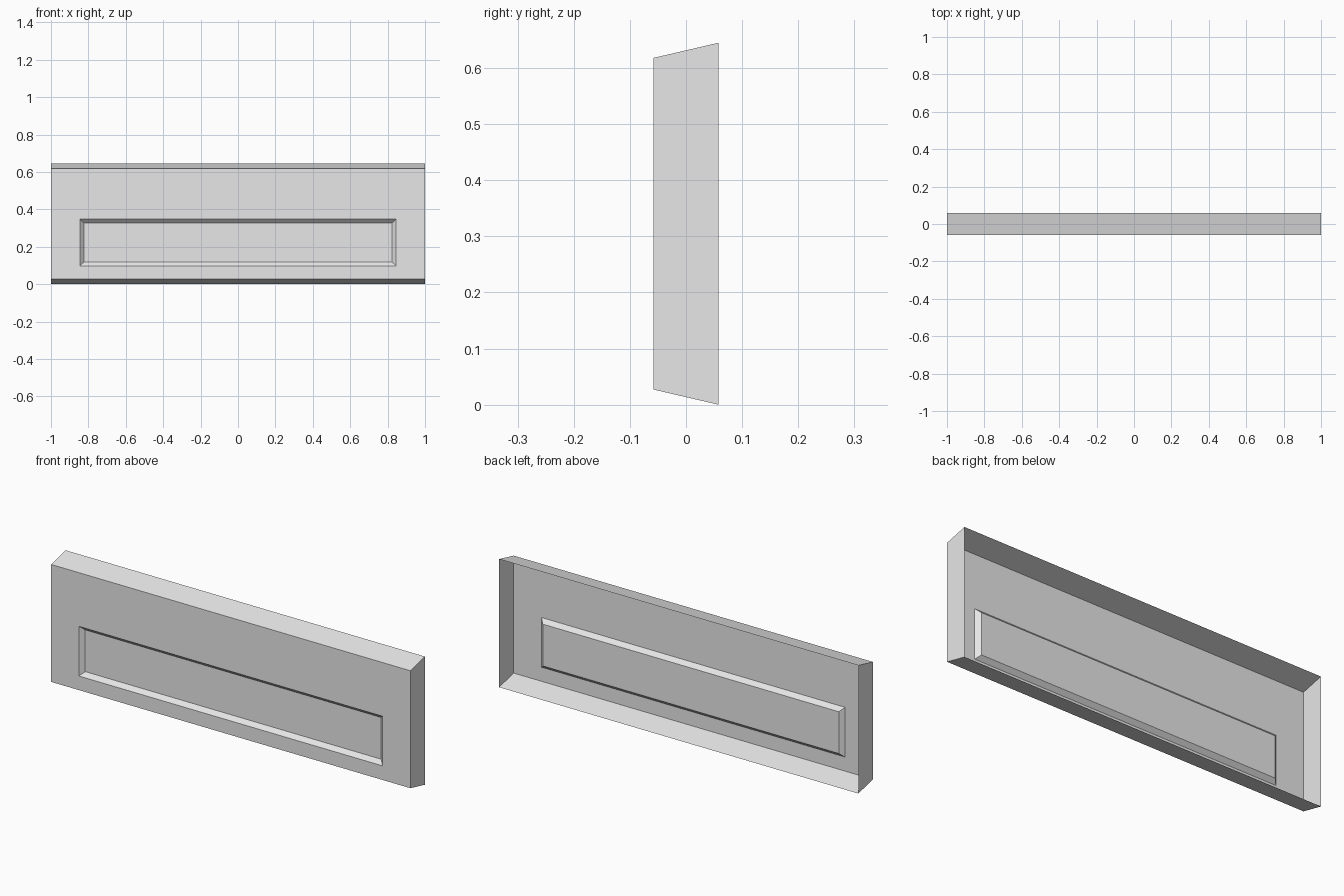
import bpy, bmesh

if "Cube" in bpy.data.objects:
    bpy.data.objects.remove(bpy.data.objects["Cube"])

# Single plain grey
grey = bpy.data.materials.new("plain_grey")
grey.diffuse_color = (0.8, 0.8, 0.8, 1.0)
grey.use_nodes = True
grey.node_tree.nodes["Principled BSDF"].inputs["Base Color"].default_value = grey.diffuse_color

Y_FRONT, Y_BACK = -0.058, 0.058
RECESS_DEPTH = 0.02


def ring(bm, half_width, z_low, z_high, y):
    """Rectangle of four vertices, counter-clockwise seen from the front."""
    corners = ((-half_width, z_low), (half_width, z_low),
               (half_width, z_high), (-half_width, z_high))
    return [bm.verts.new((x, y, z)) for x, z in corners]


# Open-backed pressed panel: rear rim, front edge, recess lip, recess floor
bm = bmesh.new()
rings = [
    ring(bm, 1.0, 0.0, 0.645, Y_BACK),
    ring(bm, 1.0, 0.027, 0.618, Y_FRONT),
    ring(bm, 0.845, 0.098, 0.348, Y_FRONT),
    ring(bm, 0.824, 0.118, 0.328, Y_FRONT + RECESS_DEPTH),
]

# Flanges, front border and sloped recess walls
for outer, inner in zip(rings, rings[1:]):
    for i in range(4):
        j = (i + 1) % 4
        bm.faces.new((outer[i], outer[j], inner[j], inner[i]))

# Recess floor
bm.faces.new(rings[-1])

mesh = bpy.data.meshes.new("recessed_panel")
bm.to_mesh(mesh)
bm.free()
mesh.materials.append(grey)
panel = bpy.data.objects.new("recessed_panel", mesh)
bpy.context.collection.objects.link(panel)
